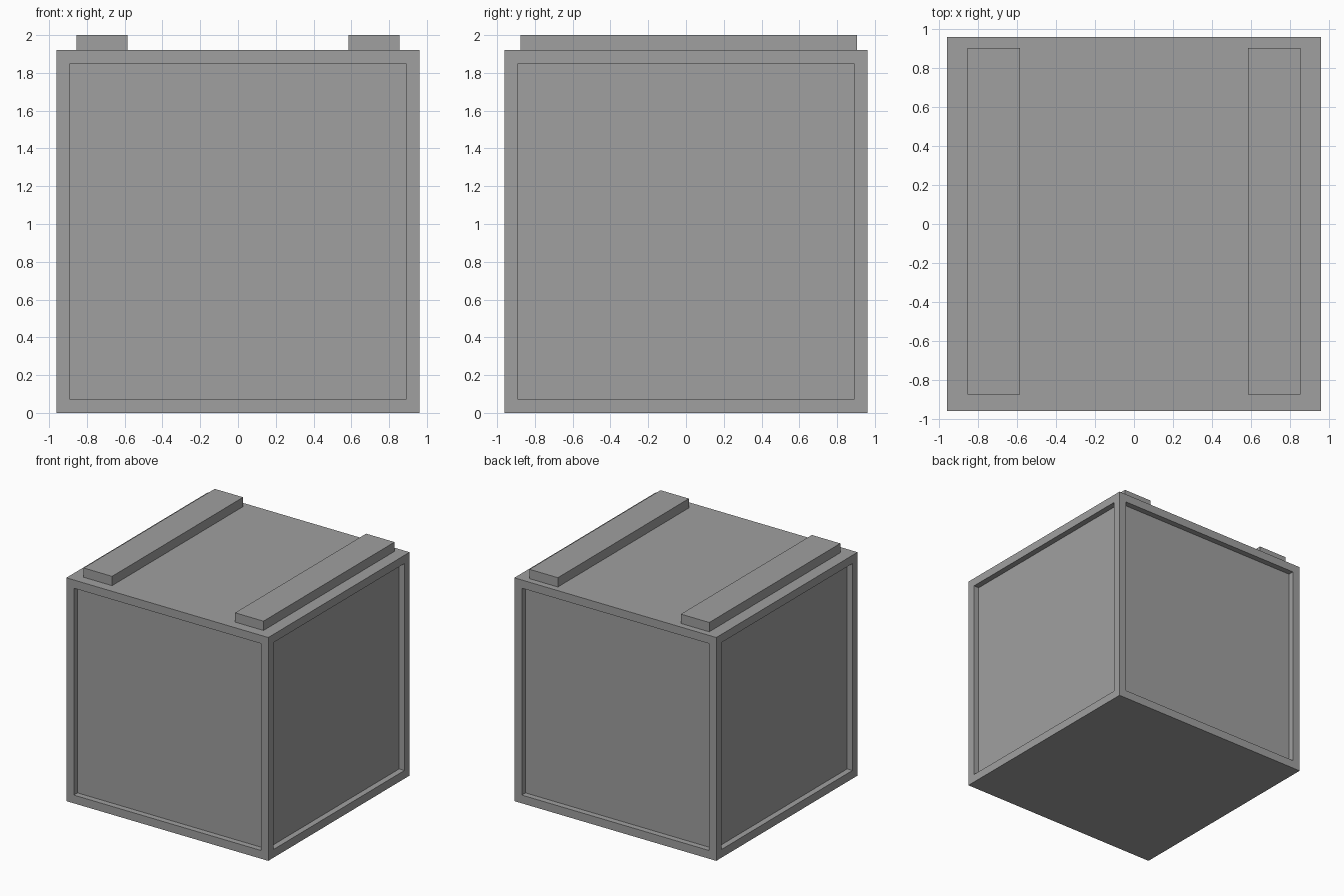
import bpy
import bmesh

cube = bpy.data.objects.get("Cube")
if cube:
    bpy.data.objects.remove(cube, do_unlink=True)

HALF = 0.96      # half width of the crate
HEIGHT = 1.92    # height of the crate body
BORDER = 0.10    # width of the frame around each side panel
RECESS = 0.05    # depth of the side panels

grey = bpy.data.materials.new("plain grey")
grey.use_nodes = True
colour = (0.35, 0.35, 0.35, 1)
grey.diffuse_color = colour
grey.node_tree.nodes["Principled BSDF"].inputs["Base Color"].default_value = colour


def box(name, low, high, recessed=False):
    """Box between two corners, optionally with sunken panels on its four sides."""
    bm = bmesh.new()
    bmesh.ops.create_cube(bm, size=1)
    for v in bm.verts:
        for i in range(3):
            v.co[i] = low[i] if v.co[i] < 0 else high[i]
    bm.normal_update()
    if recessed:
        sides = [f for f in bm.faces if abs(f.normal.z) < 0.5]
        for face in sides:
            normal = face.normal.copy()
            # Frame border, then a straight step inwards
            bmesh.ops.inset_individual(bm, faces=[face], thickness=BORDER)
            bmesh.ops.inset_individual(bm, faces=[face], thickness=0)
            bmesh.ops.translate(bm, verts=face.verts, vec=-normal * RECESS)
    bmesh.ops.recalc_face_normals(bm, faces=bm.faces)
    mesh = bpy.data.meshes.new(name)
    bm.to_mesh(mesh)
    bm.free()
    mesh.materials.append(grey)
    obj = bpy.data.objects.new(name, mesh)
    bpy.context.collection.objects.link(obj)
    return obj


# Crate body with four sunken side panels
box("crate_body", (-HALF, -HALF, 0), (HALF, HALF, HEIGHT), recessed=True)

# Two flat slats on the lid, set slightly towards the back
for name, x in (("left_slat", 0.72), ("right_slat", -0.72)):
    box(name, (x - 0.135, -0.875, HEIGHT), (x + 0.135, 0.905, 2.0))
